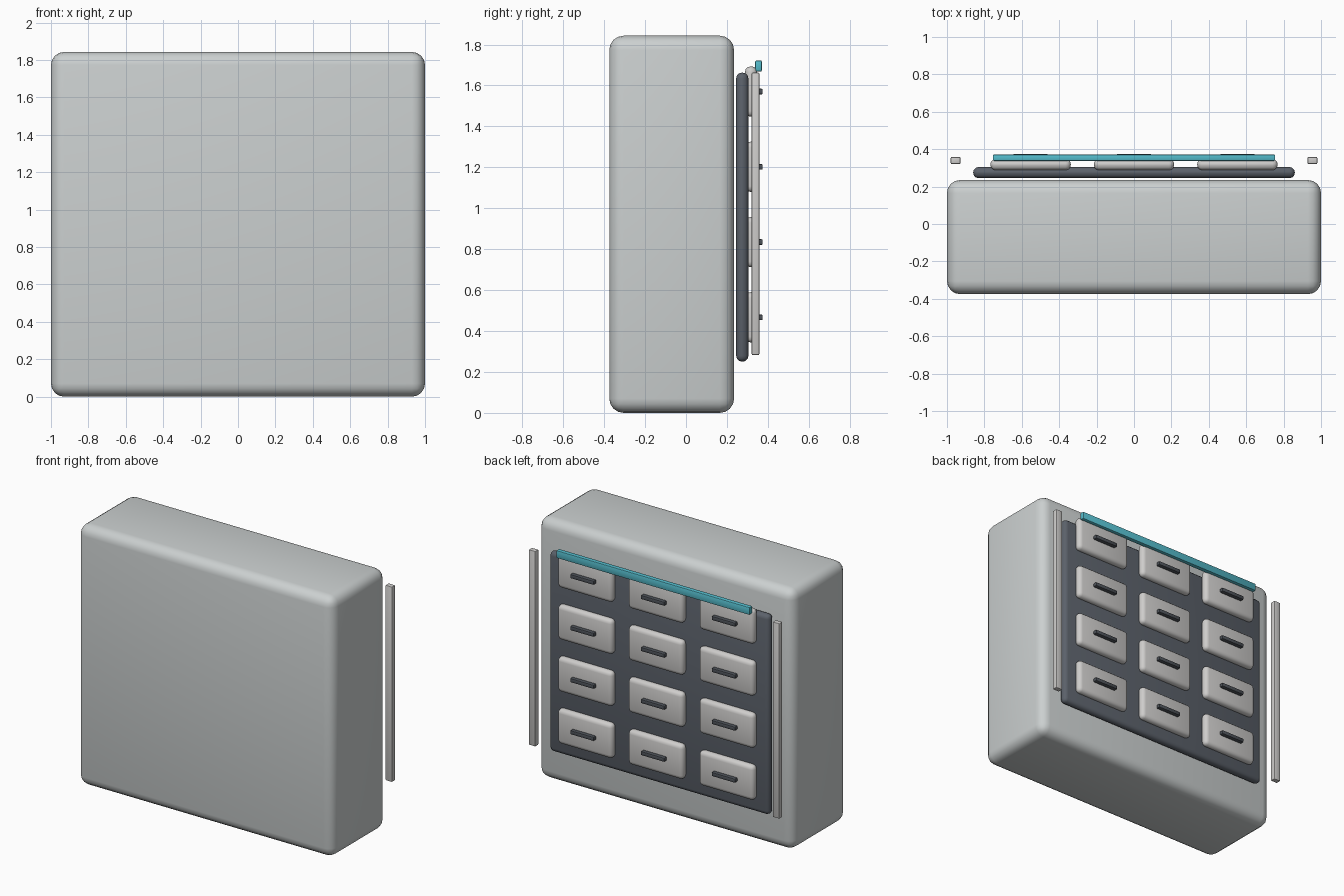
import bpy

if "Cube" in bpy.data.objects:
    bpy.data.objects.remove(bpy.data.objects["Cube"])


def material(name, rgb):
    m = bpy.data.materials.new(name)
    m.diffuse_color = (*rgb, 1)
    m.use_nodes = True
    m.node_tree.nodes["Principled BSDF"].inputs["Base Color"].default_value = m.diffuse_color
    return m


BODY = material("light grey", (0.60, 0.63, 0.63))
DRAWER = material("warm grey", (0.62, 0.61, 0.60))
DARK = material("slate", (0.105, 0.12, 0.145))
HANDLE = material("dark grey", (0.075, 0.085, 0.10))
TEAL = material("teal", (0.09, 0.50, 0.60))


def box(name, x, y, z, mat, bevel, segments=3):
    """Rounded box from (min, max) pairs along each axis."""
    spans = (x, y, z)
    bpy.ops.mesh.primitive_cube_add(size=1, location=[(a + b) / 2 for a, b in spans])
    ob = bpy.context.object
    ob.name = name
    ob.scale = [b - a for a, b in spans]
    bpy.ops.object.transform_apply(location=False, rotation=False, scale=True)
    ob.data.materials.append(mat)
    mod = ob.modifiers.new("rounding", 'BEVEL')
    mod.width = bevel
    mod.segments = segments
    bpy.ops.object.modifier_apply(modifier="rounding")
    bpy.ops.object.shade_smooth_by_angle(angle=0.6)
    return ob


# Cabinet body and the recessed-looking back plate
box("cabinet_body", (-1, 1), (-0.375, 0.235), (0, 1.843), BODY, 0.07, 4)
box("drawer_panel", (-0.86, 0.86), (0.245, 0.305), (0.25, 1.663), DARK, 0.029)

# Grid of drawers, each with a slim handle
for row in range(4):
    z = 0.467 + row * 0.3677
    for col in range(3):
        x = (col - 1) * 0.553
        tag = f"{row + 1}_{col + 1}"
        box("drawer_" + tag, (x - 0.215, x + 0.215), (0.288, 0.348),
            (z - 0.123, z + 0.123), DRAWER, 0.028)
        box("handle_" + tag, (x - 0.092, x + 0.092), (0.340, 0.375),
            (z - 0.014, z + 0.014), HANDLE, 0.006, 2)

# Upright rails on both sides
for side, label in ((-1, "left"), (1, "right")):
    x = side * 0.954
    box("rail_" + label, (x - 0.026, x + 0.026), (0.321, 0.358),
        (0.283, 1.663), DRAWER, 0.005, 2)

# Accent strip along the top
box("accent_strip", (-0.755, 0.755), (0.338, 0.371), (1.668, 1.722), TEAL, 0.006, 2)
